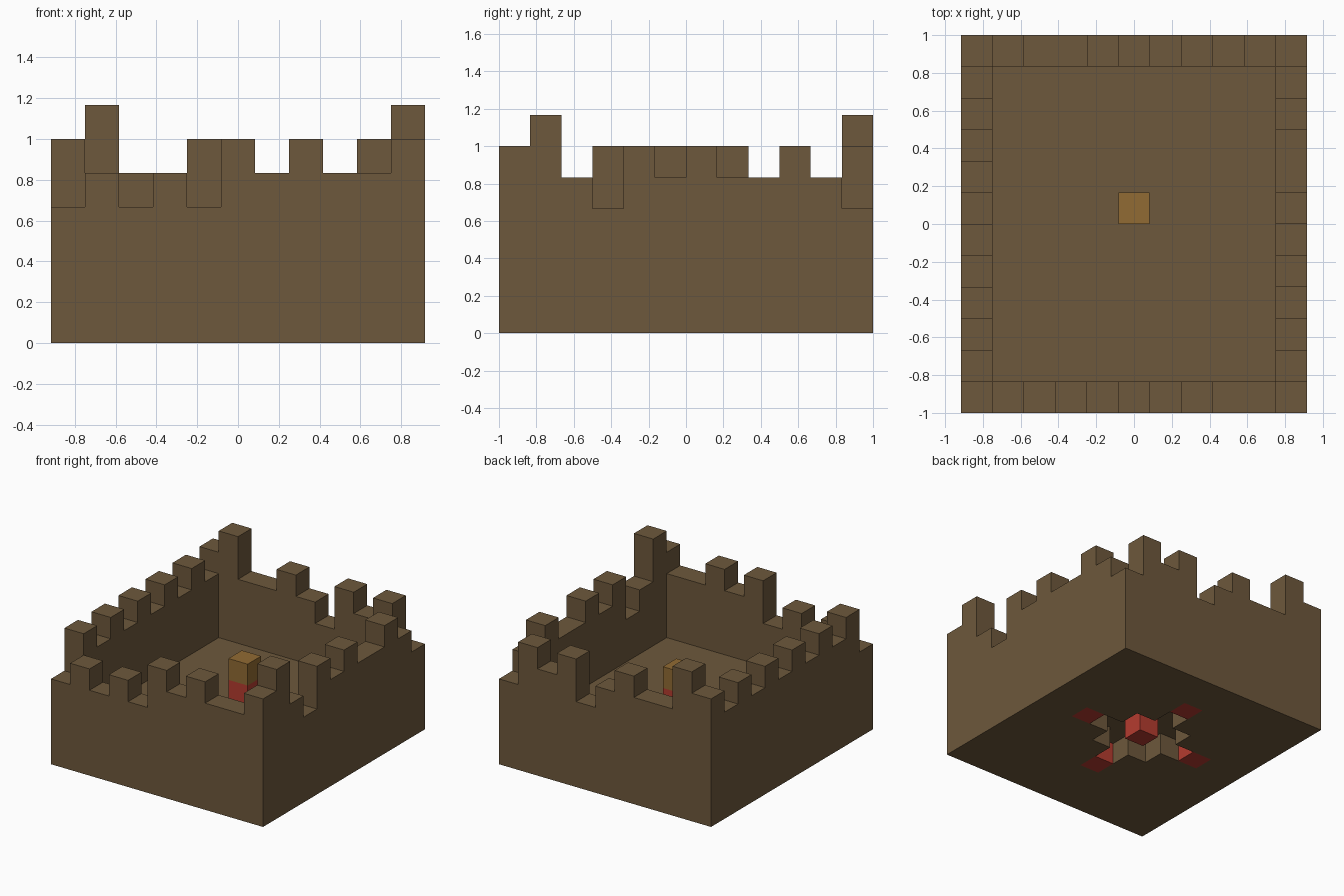
import bpy
import bmesh
from mathutils import Vector

cube = bpy.data.objects.get("Cube")
if cube:
    bpy.data.objects.remove(cube, do_unlink=True)

# Block grid: width, depth and size of one block
NX, NY, S = 11, 12, 1 / 6
FLOOR = 2
CX, CY = 5, 6


def material(name, color):
    m = bpy.data.materials.new(name)
    m.use_nodes = True
    rgba = (*color, 1)
    m.diffuse_color = rgba
    m.node_tree.nodes["Principled BSDF"].inputs["Base Color"].default_value = rgba
    return m


brown = material("brown_stone", (0.155, 0.099, 0.045))
red = material("red_block", (0.46, 0.045, 0.029))
gold = material("gold_block", (0.285, 0.147, 0.033))


def column(i, j, low, high):
    return {(i, j, k) for k in range(low, high)}


# Battlement heights, in blocks
front = [4, 5, 4, 5, 4, 6, 5, 6, 5, 5, 6]
back = [6, 7, 5, 5, 6, 5, 4, 6, 5, 6, 4]
east = [6, 7, 5, 4, 6, 5, 6, 5, 5, 6, 5, 4]
west = [4] + [6, 5] * 5 + [6]

parts = {}

# Four walls standing on the base
parts["front_wall"] = (brown, set().union(
    *(column(i, 0, FLOOR, h) for i, h in enumerate(front))))
parts["back_wall"] = (brown, set().union(
    *(column(i, NY - 1, FLOOR, h) for i, h in enumerate(back))))
parts["left_wall"] = (brown, set().union(
    *(column(NX - 1, j, FLOOR, east[j]) for j in range(1, NY - 1))))
parts["right_wall"] = (brown, set().union(
    *(column(0, j, FLOOR, west[j]) for j in range(1, NY - 1))))

# Red blocks set into the underside at the four tips of the hollow
tips = {(CX + 3, CY, 0), (CX - 3, CY, 0), (CX, CY + 3, 0), (CX, CY - 3, 0)}
parts["underside_blocks"] = (red, tips)

# Central pillar, red with a gold cap
post = column(CX, CY, 0, 3)
parts["pillar"] = (red, post)
parts["pillar_cap"] = (gold, {(CX, CY, 3)})

# Base slab with a diamond hollow underneath
hollow = {(i, j, 0) for i in range(NX) for j in range(NY)
          if abs(i - CX) + abs(j - CY) <= 2}
slab = {(i, j, k) for i in range(NX) for j in range(NY) for k in range(FLOOR)}
parts["base"] = (brown, slab - hollow - tips - post)

solid = set().union(*(cells for _, cells in parts.values()))


def build_blocks(name, mat, cells, merge):
    """Join the blocks into one shell, keeping only their exposed faces."""
    bm = bmesh.new()
    for cell in sorted(cells):
        centre = Vector(cell) + Vector((0.5, 0.5, 0.5))
        for axis in range(3):
            for sign in (-1, 1):
                n = Vector((0, 0, 0))
                n[axis] = sign
                neighbour = tuple(int(c + d) for c, d in zip(cell, n))
                if neighbour in solid:
                    continue
                u = Vector((0, 0, 0))
                u[(axis + 1) % 3] = 0.5
                v = n.cross(u)
                mid = centre + n * 0.5
                corners = (mid - u - v, mid + u - v, mid + u + v, mid - u + v)
                bm.faces.new([bm.verts.new(
                    ((c.x - NX / 2) * S, (c.y - NY / 2) * S, c.z * S))
                    for c in corners])
    bmesh.ops.remove_doubles(bm, verts=bm.verts[:], dist=0.001)
    if merge:
        bmesh.ops.dissolve_limit(bm, angle_limit=0.01, verts=bm.verts[:],
                                 edges=bm.edges[:])
    mesh = bpy.data.meshes.new(name)
    bm.to_mesh(mesh)
    bm.free()
    mesh.materials.append(mat)
    obj = bpy.data.objects.new(name, mesh)
    bpy.context.scene.collection.objects.link(obj)


for name, (mat, cells) in parts.items():
    build_blocks(name, mat, cells, merge=name.endswith("wall"))
